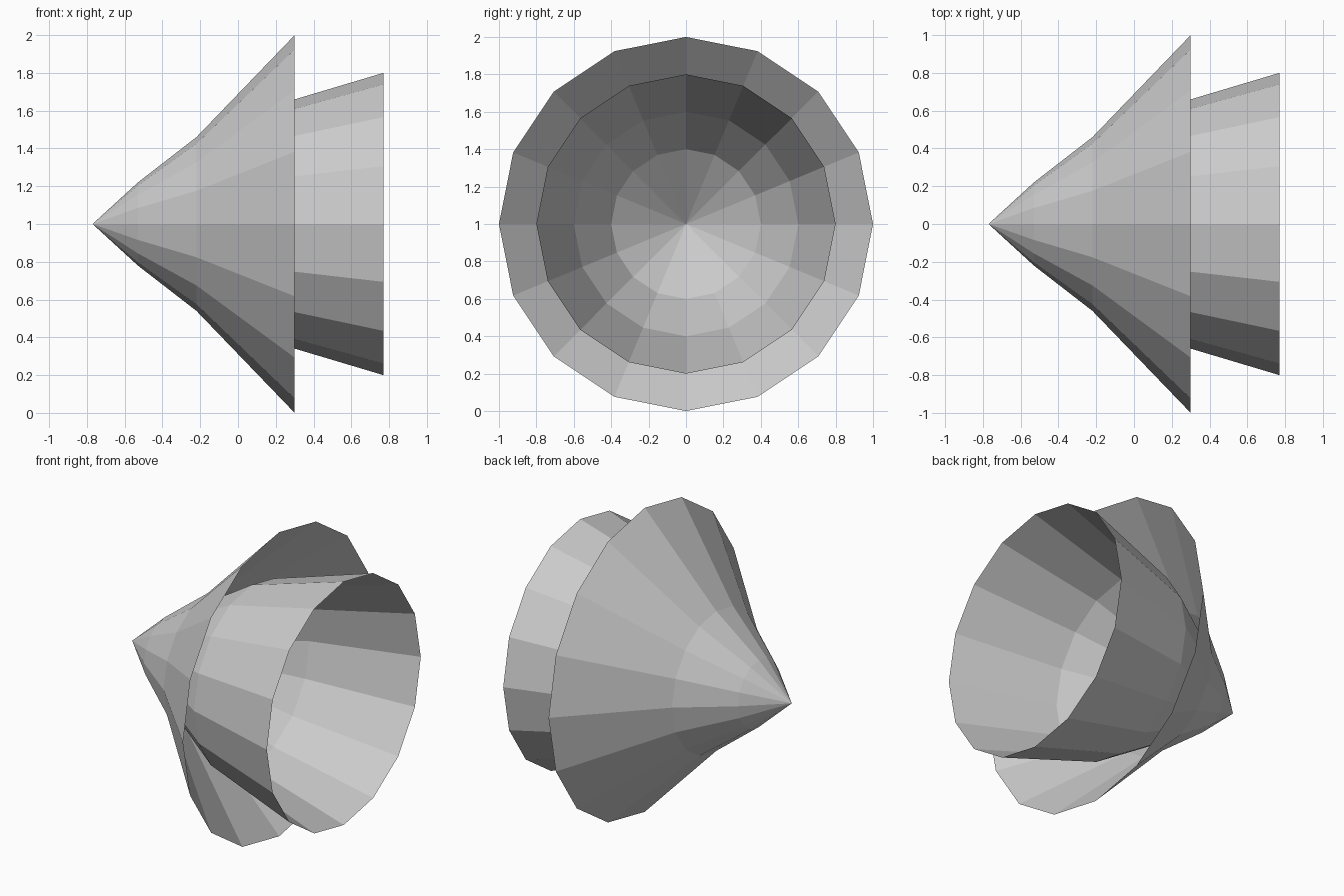
import bpy
import bmesh
from math import cos, sin, tau

if "Cube" in bpy.data.objects:
    bpy.data.objects.remove(bpy.data.objects["Cube"])

SIDES = 16
AXIS_Z = 1.0


def open_cone(name, tip_x, rings):
    """Faceted open shell around the x axis: a tip, then (x, radius) rings."""
    bm = bmesh.new()
    tip = bm.verts.new((tip_x, 0, AXIS_Z))
    loops = [[bm.verts.new((x, r * cos(tau * i / SIDES), AXIS_Z + r * sin(tau * i / SIDES)))
              for i in range(SIDES)] for x, r in rings]
    for i in range(SIDES):
        j = (i + 1) % SIDES
        bm.faces.new((tip, loops[0][j], loops[0][i]))
        for a, b in zip(loops, loops[1:]):
            bm.faces.new((a[i], a[j], b[j], b[i]))
    bmesh.ops.recalc_face_normals(bm, faces=bm.faces)
    mesh = bpy.data.meshes.new(name)
    bm.to_mesh(mesh)
    bm.free()
    obj = bpy.data.objects.new(name, mesh)
    bpy.context.collection.objects.link(obj)
    return obj


# Wide flared outer shell
open_cone("outer_cone", -0.77, [(-0.53, 0.22), (-0.22, 0.46), (0.30, 1.0)])

# Deeper cup nested inside it
open_cone("inner_cup", -0.53, [(-0.22, 0.40), (0.10, 0.60), (0.77, 0.80)])
